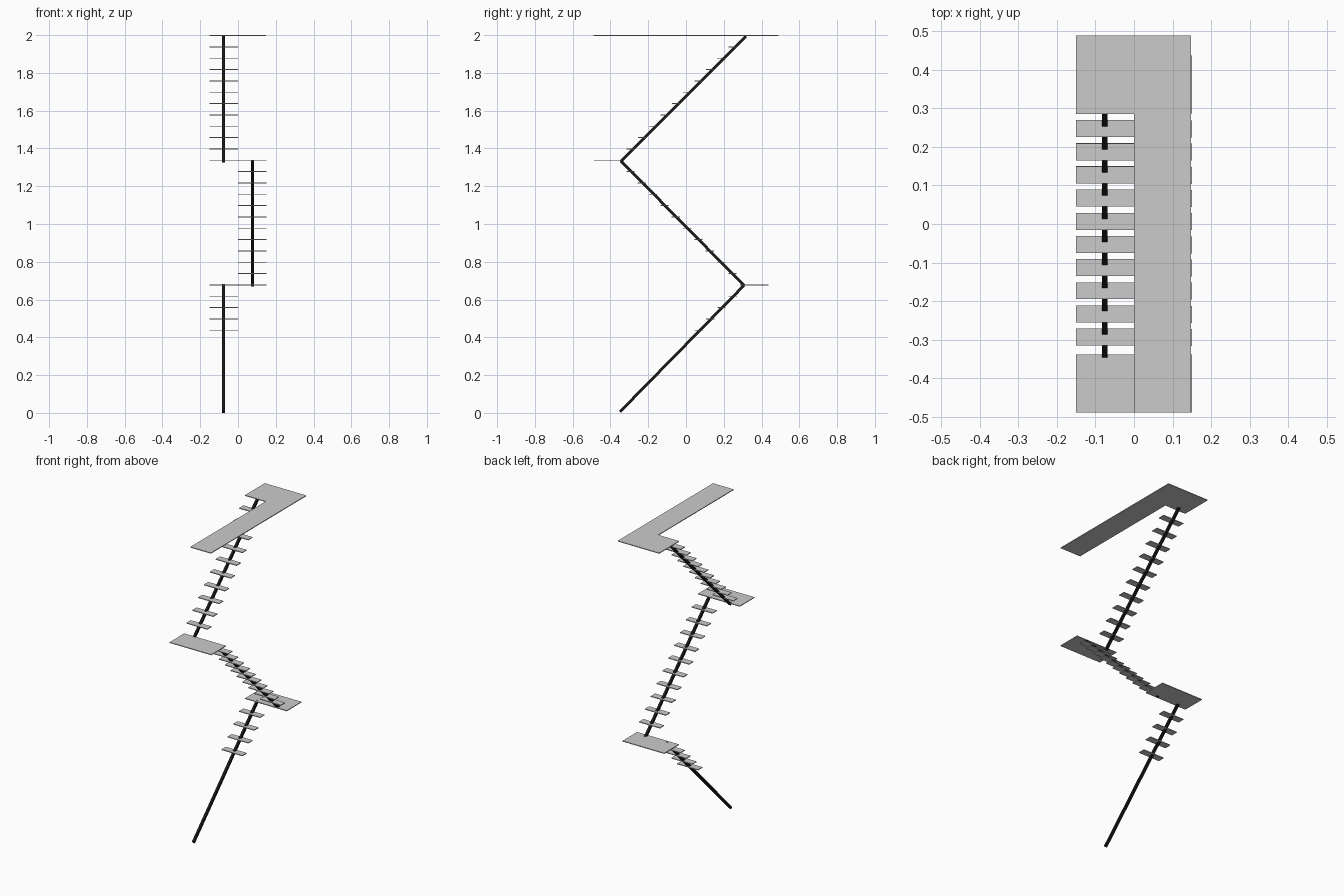
import bpy, bmesh
from mathutils import Vector

if "Cube" in bpy.data.objects:
    bpy.data.objects.remove(bpy.data.objects["Cube"])

THICK = 0.005   # plate thickness
BEAM = 0.015    # stringer width
RISE = 0.06     # step height

dark = bpy.data.materials.new("dark_steel")
dark.diffuse_color = (0.01, 0.01, 0.01, 1)
dark.use_nodes = True
dark.node_tree.nodes["Principled BSDF"].inputs["Base Color"].default_value = dark.diffuse_color


def plate(name, outline, top):
    """Flat plate from a counter-clockwise outline, its upper face at z = top."""
    bm = bmesh.new()
    face = bm.faces.new([bm.verts.new((x, y, top - THICK)) for x, y in outline])
    new = bmesh.ops.extrude_face_region(bm, geom=[face])["geom"]
    bmesh.ops.translate(bm, vec=(0, 0, THICK),
                        verts=[v for v in new if isinstance(v, bmesh.types.BMVert)])
    bmesh.ops.recalc_face_normals(bm, faces=bm.faces)
    mesh = bpy.data.meshes.new(name)
    bm.to_mesh(mesh)
    bm.free()
    obj = bpy.data.objects.new(name, mesh)
    bpy.context.collection.objects.link(obj)


def rect(x0, x1, y0, y1):
    return [(x0, y0), (x1, y0), (x1, y1), (x0, y1)]


def stringer(name, a, b):
    """Square beam between two points."""
    a, b = Vector(a), Vector(b)
    bpy.ops.mesh.primitive_cube_add(size=1, location=(a + b) / 2)
    obj = bpy.context.object
    obj.name = name
    obj.rotation_euler.x = -(Vector((0, 1)).angle_signed(Vector(((b - a).y, (b - a).z))))
    # beam lies in the y-z plane: local z follows the slope
    obj.scale = (BEAM, BEAM, (b - a).length)
    obj.rotation_mode = 'QUATERNION'
    obj.rotation_quaternion = Vector((0, 0, 1)).rotation_difference(b - a)
    obj.data.materials.append(dark)


def steps(name, x0, x1, first_z, count, first_y, dy, depth=0.044):
    for i in range(count):
        y = first_y + dy * i
        plate(f"{name}_{i + 1}", rect(x0, x1, y - depth / 2, y + depth / 2),
              first_z + RISE * i)


# Central beams of the three flights
stringer("lower_stringer", (-0.076, -0.350, 0.0054), (-0.076, 0.308, 0.676))
stringer("middle_stringer", (0.076, 0.308, 0.674), (0.076, -0.345, 1.334))
stringer("upper_stringer", (-0.076, -0.345, 1.330), (-0.076, 0.318, 1.9945))

# Treads; the lower flight only has its top four
steps("lower_step", -0.15, 0, 0.44, 4, 0.068, 0.06)
steps("middle_step", 0, 0.15, 0.74, 10, 0.246, -0.06)
steps("upper_step", -0.15, 0, 1.40, 10, -0.293, 0.06)

# Landings between flights
plate("rear_landing", rect(-0.15, 0.15, 0.287, 0.437), 0.68)
plate("front_landing", rect(-0.15, 0.15, -0.488, -0.338), 1.34)

# L-shaped top floor
plate("top_floor", [(0, -0.489), (0.148, -0.489), (0.148, 0.489),
                    (-0.15, 0.489), (-0.15, 0.285), (0, 0.285)], 2.0)
